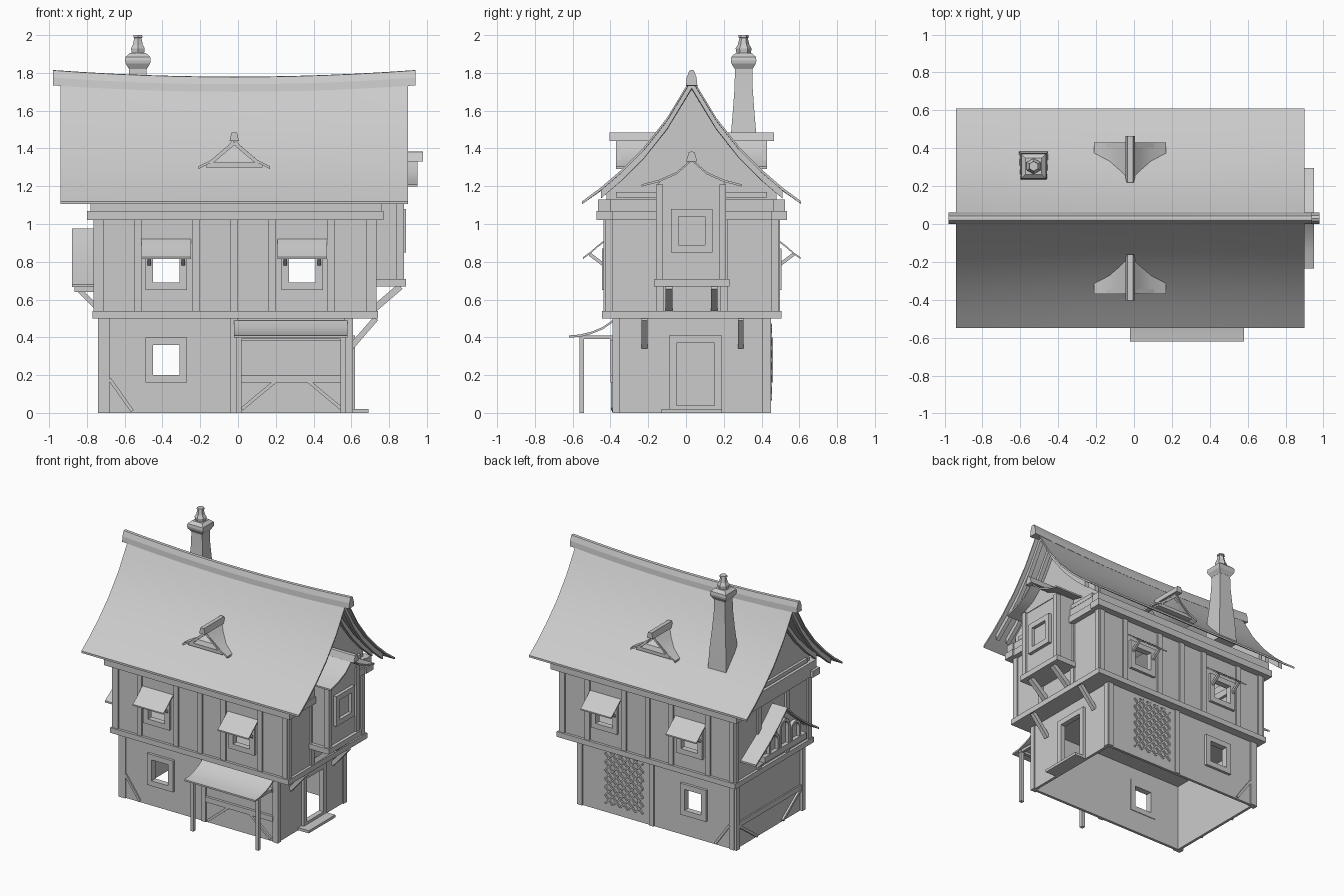
import bpy, bmesh, math
from mathutils import Vector

cube = bpy.data.objects.get("Cube")
if cube:
    bpy.data.objects.remove(cube)

grey = bpy.data.materials.new("plain grey")
grey.use_nodes = True
grey.diffuse_color = (0.6, 0.6, 0.6, 1)
grey.node_tree.nodes["Principled BSDF"].inputs["Base Color"].default_value = (0.6, 0.6, 0.6, 1)
CY = 0.03  # middle of the house in y


def finish(name, bm, smooth=False):
    bmesh.ops.recalc_face_normals(bm, faces=bm.faces)
    me = bpy.data.meshes.new(name)
    bm.to_mesh(me)
    bm.free()
    me.materials.append(grey)
    ob = bpy.data.objects.new(name, me)
    bpy.context.collection.objects.link(ob)
    if smooth:
        bpy.ops.object.select_all(action='DESELECT')
        ob.select_set(True)
        bpy.context.view_layer.objects.active = ob
        bpy.ops.object.shade_smooth_by_angle(angle=math.radians(30))
    return ob


def prism(name, poly, axis, a, b, segs=1, sag=None, smooth=False):
    """Extrude a (u, z) outline along an axis; sag(t, z) lifts the rings."""
    bm = bmesh.new()
    rings = []
    for i in range(segs + 1):
        t = a + (b - a) * i / segs
        ring = []
        for u, z in poly:
            h = z + (sag(t, z) if sag else 0)
            ring.append(bm.verts.new((t, u, h) if axis == 'X' else (u, t, h)))
        rings.append(ring)
    n = len(poly)
    for r, s in zip(rings, rings[1:]):
        for j in range(n):
            bm.faces.new((r[j], r[(j + 1) % n], s[(j + 1) % n], s[j]))
    bm.faces.new(rings[0])
    bm.faces.new(rings[-1])
    return finish(name, bm, smooth)


def box(name, x0, x1, y0, y1, z0, z1):
    return prism(name, [(y0, z0), (y1, z0), (y1, z1), (y0, z1)], 'X', x0, x1)


def sheet(pts, thick):
    return pts + [(u, z - thick) for u, z in reversed(pts)]


def gable(half, c):
    return [(c - u, z) for u, z in reversed(half)] + [(c + u, z) for u, z in half[1:]]


def beam(name, p, q, w):
    p, q = Vector(p), Vector(q)
    bm = bmesh.new()
    bmesh.ops.create_cube(bm, size=1)
    rot = (q - p).to_track_quat('Z', 'Y')
    for v in bm.verts:
        v.co = (p + q) / 2 + rot @ Vector((v.co.x * w, v.co.y * w, v.co.z * (q - p).length))
    return finish(name, bm)


def loft(name, sides, rings, x, y, smooth=False):
    bm = bmesh.new()
    prev = None
    for r, z in rings:
        ring = [bm.verts.new((x + r * math.cos((k + .5) * math.tau / sides),
                              y + r * math.sin((k + .5) * math.tau / sides), z)) for k in range(sides)]
        if prev:
            for k in range(sides):
                bm.faces.new((prev[k], prev[(k + 1) % sides], ring[(k + 1) % sides], ring[k]))
        else:
            bm.faces.new(ring)
        prev = ring
    bm.faces.new(prev)
    return finish(name, bm, smooth)


def wall(name, axis, t, u0, u1, z0, z1, holes=()):
    """Thin wall at t along axis, with rectangular openings."""
    us = sorted({u0, u1, *(h[0] for h in holes), *(h[1] for h in holes)})
    zs = sorted({z0, z1, *(h[2] for h in holes), *(h[3] for h in holes)})
    bm = bmesh.new()
    for a, b in zip(us, us[1:]):
        for c, d in zip(zs, zs[1:]):
            if any(h[0] <= a and b <= h[1] and h[2] <= c and d <= h[3] for h in holes):
                continue
            bm.faces.new([bm.verts.new((t, u, z) if axis == 'X' else (u, t, z))
                          for u, z in ((a, c), (b, c), (b, d), (a, d))])
    bmesh.ops.remove_doubles(bm, verts=bm.verts, dist=1e-5)
    ob = finish(name, bm)
    mod = ob.modifiers.new("thickness", 'SOLIDIFY')
    mod.thickness, mod.offset = 0.02, 0


def frame(name, axis, t, d, u0, u1, z0, z1, w):
    """Four-sided surround, t to t+d deep."""
    a, b = sorted((t, t + d))
    for i, (p, q, r, s) in enumerate(((u0, u0 + w, z0, z1), (u1 - w, u1, z0, z1),
                                      (u0 + w, u1 - w, z0, z0 + w), (u0 + w, u1 - w, z1 - w, z1))):
        prism(f"{name}_{i}", [(p, r), (q, r), (q, s), (p, s)], axis, a, b)


# Walls of both storeys, with open windows and doorway
LOW_WIN, UP_WINS = (-.45, -.31, .2, .37), [(-.45, -.31, .69, .84), (.27, .41, .69, .84)]
for s, side in ((-1, "front"), (1, "back")):
    wall(f"{side}_lower_wall", 'Y', CY + s * .4, -.71, .59, 0, .5, [LOW_WIN])
    wall(f"{side}_upper_wall", 'Y', CY + s * .445, -.74, .71, .5, 1.12, UP_WINS)
wall("right_lower_wall", 'X', -.71, CY - .4, CY + .4, 0, .5)
wall("left_lower_wall", 'X', .59, CY - .4, CY + .4, 0, .5, [(-.05, .15, 0, .37)])
wall("right_upper_wall", 'X', -.74, CY - .445, CY + .445, .5, 1.12)
wall("left_upper_wall", 'X', .71, CY - .445, CY + .445, .5, 1.12)
box("upper_floor", -.75, .72, CY - .46, CY + .46, .5, .515)

# Timber framing on the long sides
for s, side in ((-1, "front"), (1, "back")):
    y0, y1 = sorted((CY + s * .44, CY + s * .467))
    for x in (-.73, -.53, -.22, -.02, .18, .49, .70):
        box(f"{side}_upper_post", x - .02, x + .02, y0, y1, .53, 1.04)
    g0, g1 = sorted((CY + s * .395, CY + s * .42))
    for x in (-.70, -.02, .585):
        box(f"{side}_lower_post", x - .02, x + .02, g0, g1, 0, .5)
    b0, b1 = sorted((CY + s * .44, CY + s * .475))
    box(f"{side}_floor_beam", -.77, .725, b0, b1, .5, .54)
    b0, b1 = sorted((CY + s * .42, CY + s * .505))
    box(f"{side}_eave_beam", -.80, .77, b0, b1, 1.02, 1.07)
    box(f"{side}_wall_plate", -.78, .76, b0 + .01, b1 - .01, 1.07, 1.13)
    frame(f"{side}_lower_window_frame", 'Y', CY + s * .385, s * .045, -.49, -.27, .16, .40, .04)
    beam(f"{side}_foot_brace", (-.68, CY + s * .412, .18), (-.56, CY + s * .412, .01), .018)

    # Upper windows with small curved hoods
    for cx in (-.38, .34):
        frame(f"{side}_upper_window_frame", 'Y', CY + s * .43, s * .045, cx - .11, cx + .11, .65, .87, .04)
        hood = [(.455, .92), (.50, .885), (.54, .85), (.575, .825)]
        prism(f"{side}_window_hood", sheet([(CY + s * u, z) for u, z in hood], .01),
              'X', cx - .13, cx + .13, smooth=True)
        for dx in (-.09, .09):
            beam(f"{side}_hood_bracket", (cx + dx, CY + s * .46, .78), (cx + dx, CY + s * .54, .84), .018)

    # Little roof vents
    half = [(0, 1.455), (.05, 1.395), (.11, 1.345), (.19, 1.305)]
    y0, y1 = sorted((CY + s * .40, CY + s * .13))
    prism(f"{side}_vent_roof", sheet(gable(half, -.02), .014), 'Y', y0, y1, smooth=True)
    y0, y1 = sorted((CY + s * .435, CY + s * .19))
    prism(f"{side}_vent_ridge", [(-.045, 1.44), (.005, 1.44), (-.005, 1.485), (-.035, 1.485)], 'Y', y0, y1)
    y0, y1 = sorted((CY + s * .39, CY + s * .32))
    box(f"{side}_vent_sill", -.17, .13, y0, y1, 1.30, 1.325)
    for k in (-1, 1):
        beam(f"{side}_vent_rafter", (-.02, CY + s * .385, 1.43), (-.02 + k * .13, CY + s * .385, 1.32), .02)

# Timber framing on the short sides
for x, k, side in ((.6, 1, "left"), (-.72, -1, "right")):
    for y in (-.37, .425):
        box(f"{side}_lower_post", x - .02, x + .01, y - .02, y + .02, 0, .5)
    ux = .72 if k > 0 else -.75
    for y in (-.41, -.14, .20, .47):
        box(f"{side}_upper_post", ux - .015, ux + .012, y - .02, y + .02, .53, 1.04)
    box(f"{side}_floor_beam", ux - .02, ux + .02, CY - .475, CY + .475, .5, .54)
    box(f"{side}_eave_beam", ux - .03, ux + .04, CY - .505, CY + .505, 1.02, 1.07)
    box(f"{side}_wall_plate", ux - .03, ux + .03, CY - .495, CY + .495, 1.07, 1.13)
    box(f"{side}_gable_tie", ux - .02, ux + .02, CY - .40, CY + .40, 1.14, 1.17)
box("right_lower_rail", -.73, -.70, CY - .4, CY + .4, .16, .2)
beam("right_foot_brace", (-.725, .40, .17), (-.725, .18, .01), .02)
beam("right_foot_brace", (-.725, -.35, .17), (-.725, -.13, .01), .02)

# Main roof: concave slopes, thick verge rafters, gable walls and sagging ridge
ROOF = [(0, 1.745), (.06, 1.65), (.13, 1.54), (.25, 1.395), (.37, 1.28), (.48, 1.19), (.58, 1.12)]
lift = lambda t, z: .035 * (t + .02) ** 2 / .92 * max(0, min(1, (z - 1.12) / .6))
prism("main_roof", sheet(gable(ROOF, CY), .015), 'X', -.94, .90, 12, lift, True)
for a in (-.91, -.79, .75, .84):
    prism("verge_rafter", sheet(gable([(u, z - .01) for u, z in ROOF[:-1]], CY), .045), 'X', a, a + .03,
          1, lift, True)
wall_top = gable([(u, z - .01) for u, z in ROOF[:-2]] + [(.45, 1.2), (.45, 1.1)], CY)
for a in (-.75, .70):
    prism("gable_wall", wall_top, 'X', a, a + .02)
prism("ridge_cap", gable([(0, 1.78), (.012, 1.778), (.026, 1.74), (.03, 1.70)], CY), 'X', -.98, .94, 12, lift)

# Chimney with collar and pot
loft("chimney_stack", 4, [(.11, 1.28), (.098, 1.45), (.08, 1.6), (.068, 1.72), (.064, 1.84)], -.53, .305, True)
loft("chimney_collar", 4, [(.066, 1.82), (.092, 1.85), (.096, 1.865), (.092, 1.885), (.06, 1.905)], -.53, .305)
loft("chimney_pot", 6, [(.036, 1.89), (.042, 1.93), (.03, 1.95), (.022, 1.985), (.028, 1.988), (.026, 2)], -.53, .305)

# Front porch canopy, posts and panel below
porch = [(-.39, .49), (-.44, .455), (-.50, .43), (-.56, .415), (-.62, .41)]
prism("porch_canopy", sheet(porch, .012), 'X', -.02, .58, smooth=True)
for x in (.005, .555):
    box("porch_post", x - .013, x + .013, -.565, -.54, 0, .41)
    beam("porch_rafter", (x, -.39, .40), (x, -.56, .40), .02)
box("porch_plate", -.01, .57, -.565, -.54, .39, .41)
box("porch_rail", 0, .57, -.40, -.38, .16, .2)
box("porch_head", 0, .57, -.40, -.38, .38, .41)
beam("porch_brace", (.02, -.387, .02), (.2, -.387, .17), .018)
beam("porch_brace", (.55, -.387, .02), (.37, -.387, .17), .018)

# Doorway and step
frame("door_frame", 'X', .58, .04, -.09, .19, -.04 + .04, .41, .04)
box("door_step", .58, .69, -.13, .19, 0, .02)

# Oriel on the left side
box("oriel_body", .71, .865, CY - .175, CY + .175, .70, 1.22)
for y in (-.14, .195):
    box("oriel_post", .84, .88, y - .018, y + .018, .70, 1.21)
box("oriel_sill", .71, .89, CY - .2, CY + .2, .67, .71)
frame("oriel_window_frame", 'X', .86, .03, -.08, .14, .85, 1.08, .04)
oriel = [(0, 1.345), (.08, 1.275), (.17, 1.235), (.265, 1.21)]
prism("oriel_gable", gable(oriel[:3] + [(.17, 1.2)], CY), 'X', .71, .87)
prism("oriel_roof", sheet(gable(oriel, CY), .012), 'X', .70, .95, smooth=True)
prism("oriel_ridge", gable([(0, 1.385), (.015, 1.38), (.03, 1.33)], CY), 'X', .70, .98)
for y in (-.09, .15):
    beam("oriel_bracket", (.72, y, .55), (.86, y, .67), .035)
for y in (-.22, .29):
    beam("overhang_bracket", (.60, y, .35), (.73, y, .50), .03)

# Hooded arched bay on the right side
bay = [(0, .975), (.1, .88), (.22, .785), (.38, .68)]
prism("bay_roof", sheet(gable(bay, CY), .014), 'X', -.88, -.74, smooth=True)
prism("bay_body", gable([(u, z - .01) for u, z in bay[:3]] + [(.22, .67)], CY), 'X', -.835, -.74)
box("bay_sill", -.865, -.74, CY - .25, CY + .25, .64, .685)
for y, top in ((-.13, .76), (0, .82), (.13, .76)):
    arc = [(math.cos(i * math.pi / 8), math.sin(i * math.pi / 8)) for i in range(9)]
    ring = [[(CY + y + r, .68)] + [(CY + y + r * c, top + r * s) for c, s in arc] + [(CY + y - r, .68)]
            for r in (.062, .042)]
    prism("bay_arch", ring[0] + ring[1][::-1], 'X', -.86, -.83)
for y in (-.15, .21):
    beam("bay_bracket", (-.75, y, .56), (-.84, y, .65), .025)

# Trellis on the back wall
X0, X1, Z0, Z1 = .05, .37, .07, .47
for i in range(-6, 6):
    for d in (1, -1):
        start = X0 + .064 * i if d > 0 else X1 - .064 * i
        ts = sorted(((X0 - start) * d, (X1 - start) * d))
        lo, hi = max(0, ts[0]), min(Z1 - Z0, ts[1])
        if hi - lo > .03:
            beam("trellis_slat", (start + d * lo, .449, Z0 + lo), (start + d * hi, .449, Z0 + hi), .011)
